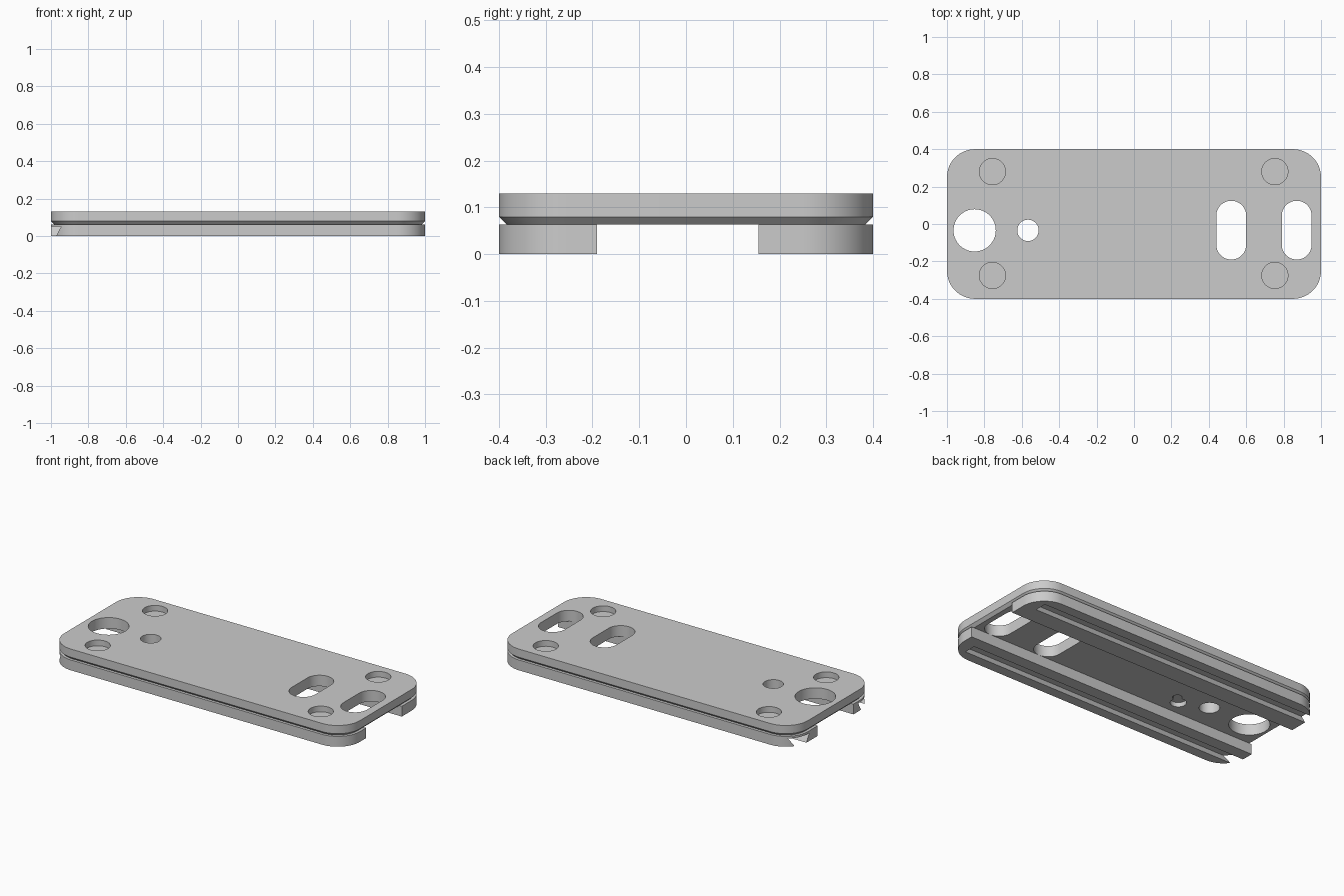
import bpy, bmesh, math

old = bpy.data.objects.get("Cube")
if old:
    bpy.data.objects.remove(old, do_unlink=True)

grey = bpy.data.materials.new("plain_grey")
grey.use_nodes = True
grey.diffuse_color = (0.6, 0.6, 0.6, 1)
grey.node_tree.nodes["Principled BSDF"].inputs["Base Color"].default_value = (0.6, 0.6, 0.6, 1)


def rounded(cx, cy, hx, hy, r, steps=16):
    """Outline of a rounded rectangle; a circle or capsule when r fills it."""
    pts = []
    for q, (sx, sy) in enumerate([(1, 1), (-1, 1), (-1, -1), (1, -1)]):
        for i in range(steps + 1):
            a = math.pi / 2 * (q + i / steps)
            pts.append((cx + sx * (hx - r) + r * math.cos(a),
                        cy + sy * (hy - r) + r * math.sin(a)))
    return pts


def loft(name, rings):
    """Closed solid through rings of 3D points."""
    bm = bmesh.new()
    loops = [[bm.verts.new(p) for p in ring] for ring in rings]
    n = len(loops[0])
    for a, b in zip(loops, loops[1:]):
        for i in range(n):
            j = (i + 1) % n
            bm.faces.new((a[i], a[j], b[j], b[i]))
    bm.faces.new(loops[0][::-1])
    bm.faces.new(loops[-1])
    bmesh.ops.remove_doubles(bm, verts=bm.verts, dist=1e-5)
    bmesh.ops.recalc_face_normals(bm, faces=bm.faces)
    me = bpy.data.meshes.new(name)
    bm.to_mesh(me)
    bm.free()
    me.materials.append(grey)
    ob = bpy.data.objects.new(name, me)
    bpy.context.collection.objects.link(ob)
    return ob


def prism(name, outline, z0, z1):
    return loft(name, [[(x, y, z) for x, y in outline] for z in (z0, z1)])


def carve(ob, cutters):
    """Subtract the cutters, keep the result and drop the helpers."""
    for c in cutters:
        c.hide_render = True
        m = ob.modifiers.new(c.name, 'BOOLEAN')
        m.operation, m.solver, m.object = 'DIFFERENCE', 'EXACT', c
    bpy.context.view_layer.update()
    deps = bpy.context.evaluated_depsgraph_get()
    me = bpy.data.meshes.new_from_object(ob.evaluated_get(deps))
    ob.modifiers.clear()
    ob.data = me
    for c in cutters:
        bpy.data.objects.remove(c, do_unlink=True)
    bpy.ops.object.select_all(action='DESELECT')
    ob.select_set(True)
    bpy.context.view_layer.objects.active = ob
    bpy.ops.object.shade_smooth_by_angle(angle=math.radians(30))


SEAM, SHOULDER, TOP = 0.063, 0.08, 0.13
WIDE, DEEP, CORNER, INSET = 1.0, 0.4, 0.15, 0.017

# Top plate with a bevelled underside
full = rounded(0, 0, WIDE, DEEP, CORNER)
neck = rounded(0, 0, WIDE - INSET, DEEP - INSET, CORNER - INSET)
plate = loft("top_plate", [[(x, y, z) for x, y in ring] for ring, z in
                           ((neck, SEAM), (full, SHOULDER), (full, TOP))])

cutters = []
# Round through holes
for x, r in ((-0.852, 0.113), (-0.567, 0.057)):
    cutters.append(prism("round_hole", rounded(x, -0.034, r, r, r), -0.1, 0.3))
# Long slots
for x in (0.52, 0.87):
    cutters.append(prism("long_slot", rounded(x, -0.033, 0.08, 0.157, 0.08), -0.1, 0.3))
# Shallow corner recesses
for x in (-0.757, 0.753):
    for y in (-0.275, 0.28):
        cutters.append(prism("corner_recess", rounded(x, y, 0.07, 0.07, 0.07), 0.095, 0.3))
# Keyhole recess in the underside
for x, y, r in ((-0.40, -0.10, 0.045), (-0.36, -0.06, 0.028)):
    cutters.append(prism("keyhole", rounded(x, y, r, r, r, 8), 0.0, 0.09))
carve(plate, cutters)

# Lower rails, split by an open channel, each with a dovetail groove
rails = prism("lower_rails", full, 0, SEAM)
cutters = [prism("channel", [(-2, -0.19), (2, -0.19), (2, 0.155), (-2, 0.155)], -0.1, 0.3)]
for s in (-1, 1):
    section = [(0.265, -0.002), (0.337, -0.002), (0.366, 0.05), (0.236, 0.05)]
    cutters.append(loft("dovetail", [[(x, s * y, z) for y, z in section]
                                     for x in (-1.2, 0.92)]))
carve(rails, cutters)
